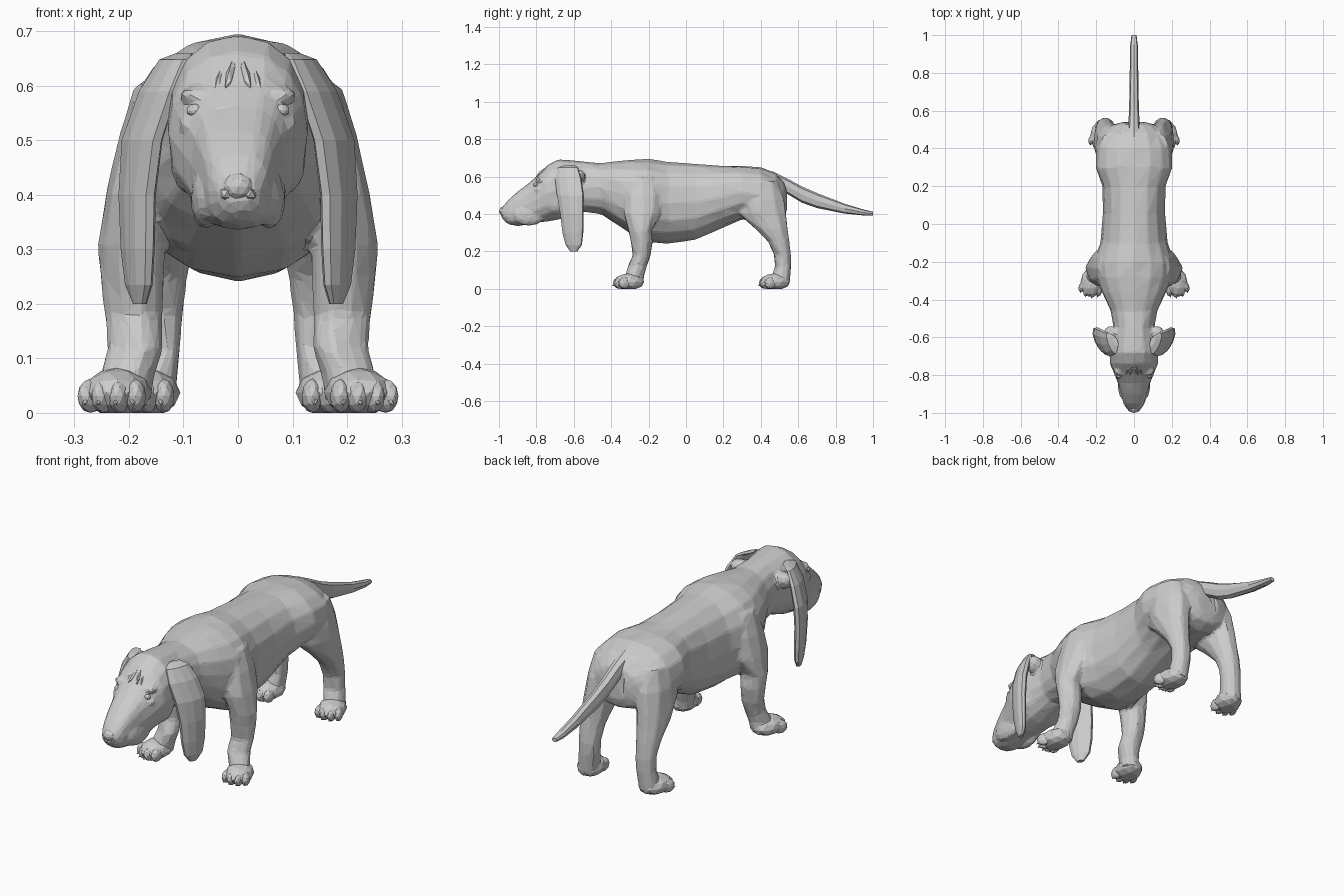
import bpy, bmesh
from math import sin, cos, pi, radians, copysign
from mathutils import Matrix, Vector, noise

if "Cube" in bpy.data.objects:
    bpy.data.objects.remove(bpy.data.objects["Cube"])

SIDES = (1, -1)


def loft(bm, rings):
    """Skin a closed tube through rings of equal point count."""
    loops = [[bm.verts.new(p) for p in ring] for ring in rings]
    n = len(loops[0])
    for a, b in zip(loops, loops[1:]):
        for i in range(n):
            bm.faces.new((a[i], a[(i + 1) % n], b[(i + 1) % n], b[i]))
    bm.faces.new(loops[0])
    bm.faces.new(loops[-1][::-1])


def side_ring(y, top, bot, w, p=0.9, n=16):
    """Upright rounded section facing along y."""
    mid, half = (top + bot) / 2, (top - bot) / 2
    f = lambda v: copysign(abs(v) ** p, v)
    return [Vector((w * f(cos(2 * pi * i / n)), y, mid + half * f(sin(2 * pi * i / n))))
            for i in range(n)]


def level_ring(x, y, z, rx, ry, turn=0, n=10):
    """Horizontal elliptical section, turned about z."""
    rot = Matrix.Rotation(turn, 3, 'Z')
    return [rot @ Vector((rx * cos(2 * pi * i / n), ry * sin(2 * pi * i / n), 0)) + Vector((x, y, z))
            for i in range(n)]


def blob(bm, centre, radii, rot=None, sub=2):
    m = Matrix.Translation(centre) @ (rot or Matrix()) @ Matrix.Diagonal((*radii, 1))
    bmesh.ops.create_icosphere(bm, subdivisions=sub, radius=1, matrix=m)


def finish(bm, name, mirror=False):
    if mirror:
        geo = bmesh.ops.duplicate(bm, geom=bm.verts[:] + bm.edges[:] + bm.faces[:])["geom"]
        for v in geo:
            if isinstance(v, bmesh.types.BMVert):
                v.co.x *= -1
    for v in bm.verts:
        v.co.z = max(v.co.z, 0.0)
    bmesh.ops.recalc_face_normals(bm, faces=bm.faces[:])
    me = bpy.data.meshes.new(name)
    bm.to_mesh(me)
    bm.free()
    ob = bpy.data.objects.new(name, me)
    bpy.context.collection.objects.link(ob)
    return ob


# Torso, neck and head: y, top, bottom, half width, squareness
spine = [
    (.54, .52, .42, .06), (.525, .57, .38, .115), (.48, .62, .36, .165), (.40, .65, .36, .2),
    (.30, .66, .37, .204), (.20, .66, .33, .168), (.05, .668, .262, .165), (-.10, .678, .24, .178),
    (-.20, .693, .25, .213), (-.28, .69, .285, .207), (-.36, .682, .34, .175), (-.45, .672, .40, .125),
    (-.55, .678, .41, .107), (-.62, .688, .39, .118), (-.68, .693, .37, .13), (-.74, .662, .36, .128),
    (-.79, .61, .355, .106, .8), (-.84, .565, .345, .086, .75), (-.90, .52, .335, .07, .7),
    (-.95, .475, .345, .056, .75), (-.975, .445, .365, .042), (-.988, .43, .385, .028)]
# Legs, top to bottom: x, y, z, x radius, y radius
front_leg = [
    (.13, -.22, .60, .06, .08), (.16, -.23, .50, .06, .105), (.18, -.235, .40, .063, .09),
    (.195, -.245, .31, .063, .066), (.195, -.24, .25, .06, .054), (.191, -.235, .18, .054, .044),
    (.188, -.258, .12, .052, .046), (.203, -.275, .07, .05, .05), (.21, -.28, .02, .05, .05)]
hind_leg = [
    (.11, .40, .58, .07, .09), (.125, .40, .48, .08, .13), (.137, .415, .40, .074, .125),
    (.145, .455, .32, .067, .092), (.15, .49, .25, .057, .066), (.151, .515, .18, .05, .048),
    (.152, .52, .12, .047, .043), (.158, .51, .07, .048, .05), (.163, .505, .02, .048, .05)]

bm = bmesh.new()
loft(bm, [side_ring(*s) for s in spine])
for s in SIDES:
    for leg in (front_leg, hind_leg):
        loft(bm, [level_ring(s * x, y, z, rx, ry) for x, y, z, rx, ry in leg])
    blob(bm, (s * .058, -.84, .395), (.03, .09, .06))       # jowl
    blob(bm, (s * .094, -.70, .48), (.032, .07, .08))       # cheek
    blob(bm, (s * .112, -.58, .6), (.05, .034, .042))       # ear root
    blob(bm, (s * .076, -.774, .583), (.032, .03, .018))    # brow
    blob(bm, (s * .084, -.79, .53), (.026, .024, .014))     # lower eyelid
# Muscle unevenness, equal on both sides
for v in bm.verts:
    if -.6 < v.co.y < .5:
        q = Vector((abs(v.co.x), v.co.y, v.co.z)) * 14
        v.co.y += .02 * noise.noise(q)
        v.co.z += .008 * noise.noise(q + Vector((5, 9, 2)))
skin = finish(bm, "body_head_and_legs")

# Fuse the skin, then cut it down to irregular flat facets
mod = skin.modifiers.new("fuse", 'REMESH')
mod.mode, mod.voxel_size = 'VOXEL', 0.008
mod = skin.modifiers.new("soften", 'SMOOTH')
mod.iterations = 6
mod = skin.modifiers.new("facets", 'DECIMATE')
mod.ratio = 0.045
mod.use_symmetry, mod.symmetry_axis = True, 'X'

# Tail
bm = bmesh.new()
tail = [(.46, .63, .53, .034), (.54, .59, .508, .029), (.62, .547, .46, .026), (.70, .512, .432, .024),
        (.85, .454, .402, .022), (.95, .424, .392, .02), (1.0, .412, .392, .013)]
loft(bm, [side_ring(*t, .85, 8) for t in tail])
finish(bm, "tail")

# Long hanging ears: x, y, z, half thickness, half length
ear = [(.098, -.62, .66, .012, .03), (.118, -.632, .648, .018, .06), (.146, -.63, .59, .025, .077),
       (.176, -.618, .50, .027, .078), (.185, -.61, .40, .026, .067), (.184, -.605, .30, .024, .06),
       (.182, -.60, .235, .02, .047), (.18, -.60, .20, .011, .02)]
bm = bmesh.new()
loft(bm, [level_ring(*e, radians(-22)) for e in ear])
finish(bm, "ears", mirror=True)


# Paws with four toes and claws each
def paws(name, x, y, turn):
    bm, claws = bmesh.new(), bmesh.new()
    rot = Matrix.Rotation(turn, 4, 'Z')
    frame = Matrix.Translation((x, y, 0)) @ rot
    blob(bm, frame @ Vector((0, .004, .037)), (.062, .082, .046), rot)
    for side, ahead in ((-.042, -.03), (-.015, -.045), (.015, -.045), (.042, -.03)):
        fan = rot @ Matrix.Rotation(side * 6, 4, 'Z')
        blob(bm, frame @ Vector((side, ahead, .031)), (.02, .036, .032), fan)
        tip = Matrix.Translation(frame @ Vector((side * 1.1, ahead - .034, .018)))
        bmesh.ops.create_cone(claws, cap_ends=True, segments=5, radius1=.006, radius2=.001, depth=.014,
                              matrix=tip @ fan @ Matrix.Rotation(radians(115), 4, 'X'))
    finish(bm, name + "_paws", mirror=True)
    finish(claws, name + "_claws", mirror=True)


paws("front", .222, -.308, radians(14))
paws("hind", .17, .472, radians(14))

# Eyes
bm = bmesh.new()
blob(bm, (.078, -.802, .555), (.017, .014, .012))
finish(bm, "eyes", mirror=True)

# Forehead folds
bm = bmesh.new()
for x, y, z in ((.014, -.775, .618), (.034, -.775, .608)):
    tilt = Matrix.Rotation(radians(15), 4, 'Z') @ Matrix.Rotation(radians(43), 4, 'X')
    blob(bm, (x, y, z), (.008, .042, .013), tilt, 1)
finish(bm, "forehead_folds", mirror=True)

# Nose pad with nostril wings
bm = bmesh.new()
blob(bm, (0, -.974, .415), (.03, .026, .026))
for s in SIDES:
    blob(bm, (s * .022, -.975, .402), (.014, .02, .015), None, 1)
finish(bm, "nose")
